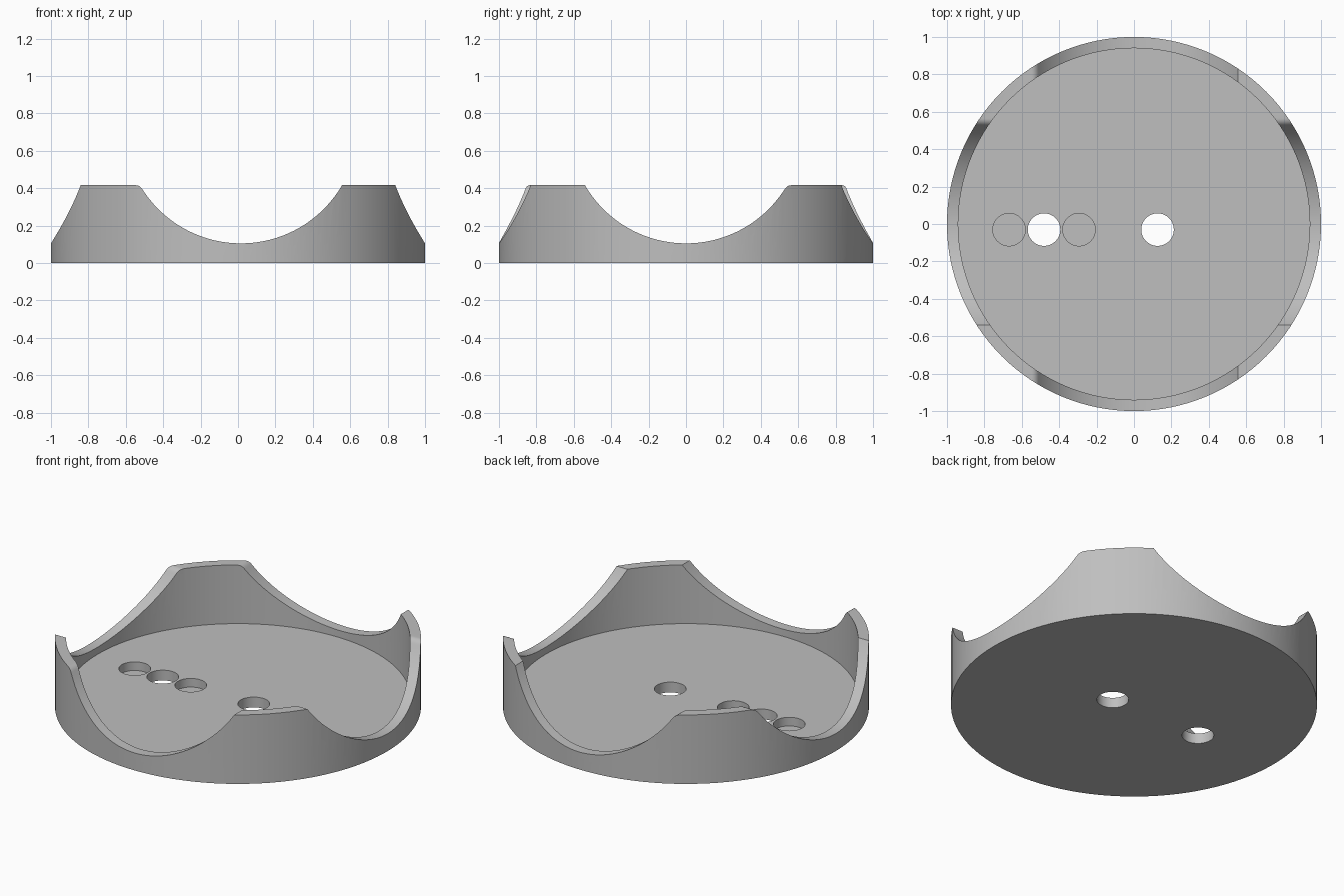
import bpy, bmesh, math
from mathutils import Matrix

cube = bpy.data.objects.get("Cube")
if cube:
    bpy.data.objects.remove(cube, do_unlink=True)

HEIGHT, FLOOR = 0.416, 0.062
OUTER, INNER = 1.0, 0.94

grey = bpy.data.materials.new("plain grey")
grey.use_nodes = True
colour = (0.52, 0.52, 0.52, 1)
grey.diffuse_color = colour
grey.node_tree.nodes["Principled BSDF"].inputs["Base Color"].default_value = colour


def add_object(name, bm):
    bmesh.ops.recalc_face_normals(bm, faces=bm.faces)
    mesh = bpy.data.meshes.new(name)
    bm.to_mesh(mesh)
    bm.free()
    mesh.materials.append(grey)
    obj = bpy.data.objects.new(name, mesh)
    bpy.context.collection.objects.link(obj)
    return obj


def cylinder(name, radius, bottom, top, x=0, y=0, sides=128):
    bm = bmesh.new()
    bmesh.ops.create_cone(bm, cap_ends=True, segments=sides, radius1=radius, radius2=radius,
                          depth=top - bottom, matrix=Matrix.Translation((x, y, (bottom + top) / 2)))
    return add_object(name, bm)


def scoop(name, shift, turn):
    """Long trough with a round bottom and one softened upper corner."""
    radius, centre_z, half = 0.625, 0.73, 0.54
    end = math.asin(half / radius)
    start = -end + 0.045
    points = []
    for i in range(65):
        a = start + (end - start) * i / 64
        points.append((radius * math.sin(a), centre_z - radius * math.cos(a)))
    # softened corner: quadratic blend from the arc to the flat rim
    x0, z0 = points[0]
    corner, rim = -half, -half - 0.025
    blend = []
    for i in range(1, 7):
        t = i / 6
        blend.append(((1 - t) ** 2 * x0 + 2 * t * (1 - t) * corner + t * t * rim,
                      (1 - t) ** 2 * z0 + 2 * t * (1 - t) * HEIGHT + t * t * HEIGHT))
    points = [(rim, 0.8)] + blend[::-1] + points + [(half + 0.01, 0.8)]
    bm = bmesh.new()
    face = bm.faces.new([bm.verts.new((x + shift, -1.5, z)) for x, z in points])
    moved = bmesh.ops.extrude_face_region(bm, geom=[face])["geom"]
    bmesh.ops.translate(bm, vec=(0, 3, 0), verts=[v for v in moved if isinstance(v, bmesh.types.BMVert)])
    bmesh.ops.rotate(bm, verts=bm.verts, matrix=Matrix.Rotation(turn, 3, "Z"))
    return add_object(name, bm)


# Solid disc that becomes the round tray
tray = cylinder("round_tray", OUTER, 0, HEIGHT)

# Hollow, two crossing scoops, and the row of holes (two go right through)
cutters = [cylinder("hollow", INNER, FLOOR, 0.9),
           scoop("front_back_scoop", 0.016, 0),
           scoop("side_scoop", 0, -math.pi / 2)]
for x, bottom in ((-0.668, 0.01), (-0.481, -0.1), (-0.294, 0.01), (0.126, -0.1)):
    cutters.append(cylinder("hole", 0.087, bottom, 0.2, x, -0.03, 48))

bpy.ops.object.select_all(action="DESELECT")
bpy.context.view_layer.objects.active = tray
tray.select_set(True)
for cutter in cutters:
    cut = tray.modifiers.new(cutter.name, "BOOLEAN")
    cut.operation = "DIFFERENCE"
    cut.solver = "EXACT"
    cut.object = cutter
    bpy.ops.object.modifier_apply(modifier=cut.name)
    bpy.data.objects.remove(cutter, do_unlink=True)

bpy.ops.object.shade_smooth_by_angle(angle=math.radians(25))
